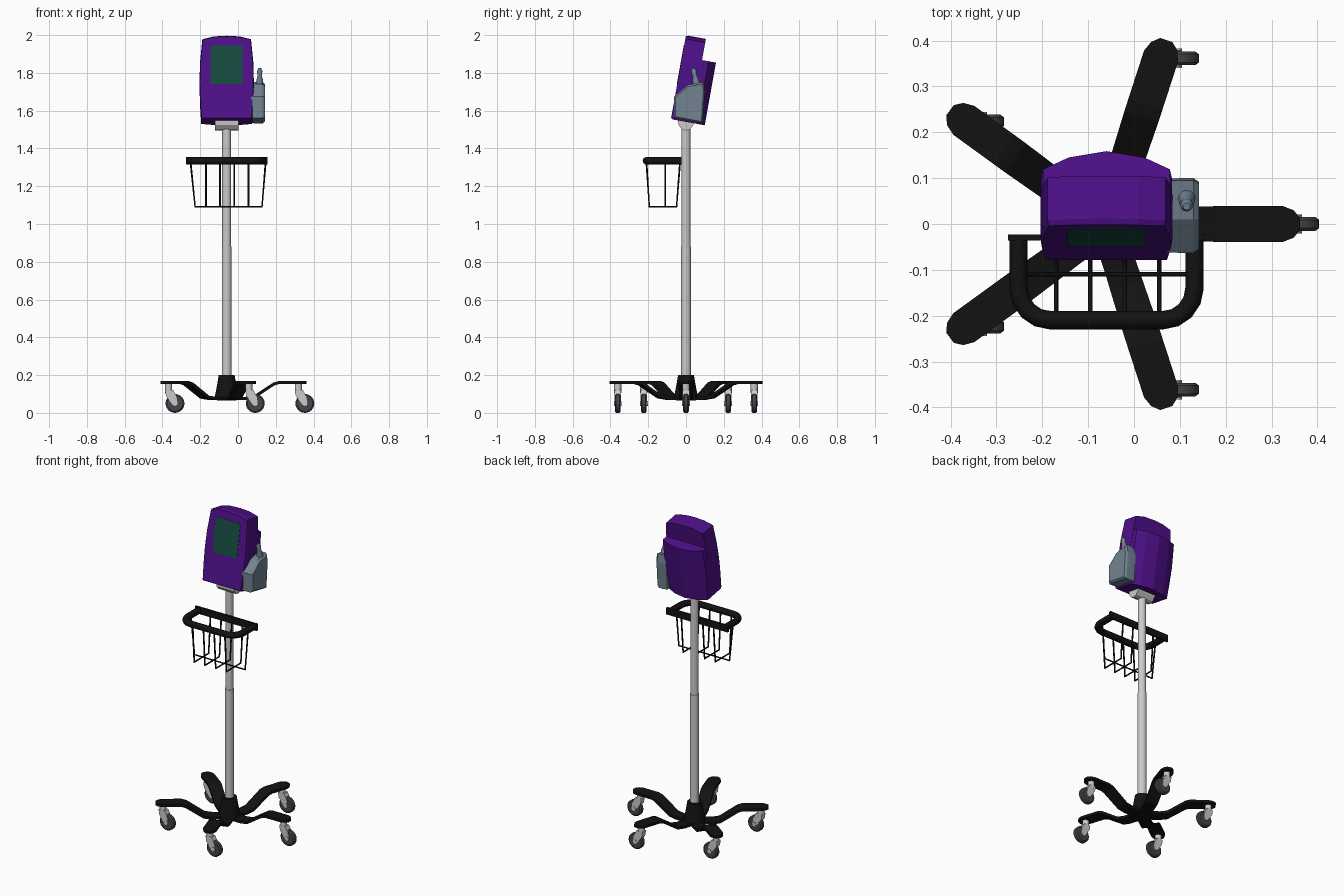
import bpy, bmesh, math
from mathutils import Matrix, Vector

if "Cube" in bpy.data.objects:
    bpy.data.objects.remove(bpy.data.objects["Cube"])

PX = -0.06  # pole axis x


def mat(name, rgb):
    m = bpy.data.materials.new(name)
    m.diffuse_color = (*rgb, 1)
    m.use_nodes = True
    m.node_tree.nodes["Principled BSDF"].inputs["Base Color"].default_value = m.diffuse_color
    return m


BLACK = mat("black_plastic", (0.006, 0.006, 0.006))
RUBBER = mat("wheel_rubber", (0.06, 0.06, 0.065))
PURPLE = mat("purple_case", (0.075, 0.005, 0.25))
GREEN = mat("screen_green", (0.008, 0.07, 0.05))
BLUEGREY = mat("holder_bluegrey", (0.17, 0.23, 0.29))


def loft(name, rings, material=None, matrix=Matrix(), smooth=False):
    """Skin a list of equal-length point rings and cap both ends."""
    bm = bmesh.new()
    vs = [[bm.verts.new(matrix @ Vector(p)) for p in r] for r in rings]
    n = len(rings[0])
    for a, b in zip(vs, vs[1:]):
        for i in range(n):
            j = (i + 1) % n
            bm.faces.new((a[i], a[j], b[j], b[i]))
    bm.faces.new(vs[0])
    bm.faces.new(vs[-1])
    bmesh.ops.recalc_face_normals(bm, faces=bm.faces)
    me = bpy.data.meshes.new(name)
    bm.to_mesh(me)
    bm.free()
    ob = bpy.data.objects.new(name, me)
    bpy.context.collection.objects.link(ob)
    if material:
        me.materials.append(material)
    if smooth:
        bpy.ops.object.select_all(action='DESELECT')
        bpy.context.view_layer.objects.active = ob
        ob.select_set(True)
        bpy.ops.object.shade_smooth_by_angle(angle=math.radians(35))
    return ob


def lathe(name, profile, matrix, material=None, n=24):
    """Turned part from (radius, height) pairs about local z."""
    rings = [[(r * math.cos(2 * math.pi * i / n), r * math.sin(2 * math.pi * i / n), z)
              for i in range(n)] for r, z in profile]
    return loft(name, rings, material, matrix, True)


def prism_x(name, yz, x0, x1, material=None, matrix=Matrix()):
    return loft(name, [[(x, y, z) for y, z in yz] for x in (x0, x1)], material, matrix)


def tube(name, pts, radius, material):
    cu = bpy.data.curves.new(name, 'CURVE')
    cu.dimensions = '3D'
    cu.bevel_depth = radius
    cu.bevel_resolution = 2
    cu.use_fill_caps = True
    sp = cu.splines.new('POLY')
    sp.points.add(len(pts) - 1)
    for p, co in zip(sp.points, pts):
        p.co = (*co, 1)
    cu.materials.append(material)
    ob = bpy.data.objects.new(name, cu)
    bpy.context.collection.objects.link(ob)


T = Matrix.Translation
pole_axis = T((PX, 0, 0))

# Central hub and two-stage pole
lathe("base_hub", [(0.05, 0.065), (0.064, 0.08), (0.054, 0.13), (0.042, 0.2)], pole_axis, BLACK, 16)
lathe("lower_pole", [(0.026, 0.19), (0.026, 0.88)], pole_axis)
lathe("upper_pole", [(0.0235, 0.87), (0.0235, 1.52)], pole_axis)

# Five bent arms with trailing casters
arm_path = [(0.0, 0.077, 0.036), (0.10, 0.077, 0.036), (0.145, 0.084, 0.037), (0.20, 0.120, 0.038),
            (0.25, 0.153, 0.039), (0.275, 0.160, 0.039), (0.385, 0.160, 0.039),
            (0.408, 0.160, 0.030), (0.422, 0.160, 0.014)]
for k in range(5):
    ang = k * 2 * math.pi / 5
    rings = []
    for i, (r, z, w) in enumerate(arm_path):
        a, b = arm_path[max(i - 1, 0)], arm_path[min(i + 1, len(arm_path) - 1)]
        t = Vector((b[0] - a[0], b[1] - a[1])).normalized() * 0.008
        rings.append([(r + t.y, -w, z - t.x), (r + t.y, w, z - t.x),
                      (r - t.y, w, z + t.x), (r - t.y, -w, z + t.x)])
    loft(f"base_arm_{k}", rings, BLACK, pole_axis @ Matrix.Rotation(ang, 4, 'Z'))

    at = T((PX + 0.38 * math.cos(ang), 0.38 * math.sin(ang), 0))
    lathe(f"caster_stem_{k}", [(0.019, 0.105), (0.019, 0.154)], at, None, 12)
    fork = [(-0.019, 0.122), (-0.014, 0.09), (0.022, 0.042), (0.038, 0.038),
            (0.047, 0.052), (0.042, 0.085), (0.024, 0.122)]
    loft(f"caster_fork_{k}", [[(x, y, z) for x, z in fork] for y in (-0.018, 0.018)], None, at)
    axle = at @ T((0.034, 0, 0.05)) @ Matrix.Rotation(math.pi / 2, 4, 'X')
    lathe(f"caster_wheel_{k}", [(0.042, -0.015), (0.05, -0.009), (0.05, 0.009), (0.042, 0.015)],
          axle, RUBBER)
    lathe(f"caster_axle_{k}", [(0.013, -0.021), (0.013, 0.021)], axle, None, 12)

# Basket rim: U-shaped tube with rounded corners, plus a flat back bar
rim = [(-0.252, -0.03, 1.335)]
for cx, a0 in ((-0.182, 180), (0.062, 270)):
    for s in range(5):
        a = math.radians(a0 + s * 22.5)
        rim.append((cx + 0.07 * math.cos(a), -0.14 + 0.07 * math.sin(a), 1.335))
rim.append((0.132, -0.03, 1.335))
tube("basket_rim", rim, 0.02, BLACK)
prism_x("basket_back_bar", [(-0.036, 1.314), (-0.023, 1.314), (-0.023, 1.356), (-0.036, 1.356)],
        -0.275, 0.155, BLACK)

# Basket wires: four front-to-back loops and one side-to-side loop
for i in range(4):
    x = -0.17 + 0.075 * i
    tube(f"basket_wire_{i}", [(x, -0.21, 1.335), (x, -0.194, 1.091),
                              (x, -0.05, 1.091), (x, -0.031, 1.335)], 0.005, BLACK)
tube("basket_cross_wire", [(-0.252, -0.11, 1.335), (-0.227, -0.11, 1.091),
                           (0.107 + 0.02, -0.11, 1.091), (0.147, -0.11, 1.335)], 0.005, BLACK)

# Tilt bracket under the monitor
prism_x("tilt_bracket", [(-0.042, 1.55), (-0.04, 1.525), (-0.022, 1.502), (0, 1.495),
                         (0.022, 1.502), (0.04, 1.525), (0.042, 1.55)], PX - 0.062, PX + 0.062)

# Monitor, built upright (front face at y = 0) then leaned back ten degrees
lean = T((PX, -0.08, 1.555)) @ Matrix.Rotation(math.radians(-10.2), 4, 'X')
half = [(0.135, 0.0), (0.141, 0.10), (0.144, 0.20), (0.141, 0.31), (0.129, 0.432), (0.07, 0.447)]
outline = half + [(0, 0.451)] + [(-x, z) for x, z in reversed(half)]
loft("monitor_case", [[(x * s, y, 0.225 + (z - 0.225) * s) for x, z in outline]
                      for y, s in ((0, 0.975), (0.012, 1), (0.107, 1))], PURPLE, lean)
back = [(-1, 0.1), (-1, 0.142), (-0.6, 0.168), (0, 0.182), (0.6, 0.168), (1, 0.142), (1, 0.1)]
loft("monitor_back_housing", [[(x * w, y, z) for x, y in back]
                              for z, w in ((0, 0.135), (0.10, 0.141), (0.20, 0.144), (0.337, 0.138))],
     PURPLE, lean)
prism_x("screen", [(-0.002, 0.188), (0.01, 0.188), (0.01, 0.396), (-0.002, 0.396)],
        -0.085, 0.085, GREEN, lean)

# Side holder with probe
side = [(-0.063, 1.56), (-0.063, 1.675), (0.01, 1.737), (0.095, 1.752), (0.1, 1.70), (0.088, 1.532)]
c = (0.02, 1.64)
loft("probe_holder", [[(x, c[0] + (y - c[0]) * s, c[1] + (z - c[1]) * s) for y, z in side]
                      for x, s in ((0.07, 0.98), (0.10, 1), (0.13, 1), (0.142, 0.9))], BLUEGREY)
lathe("probe", [(0.02, 0), (0.018, 0.04), (0.012, 0.06), (0.014, 0.092), (0.008, 0.104)],
      T((0.115, 0.06, 1.722)) @ Matrix.Rotation(math.radians(12), 4, 'X'), BLUEGREY, 12)
